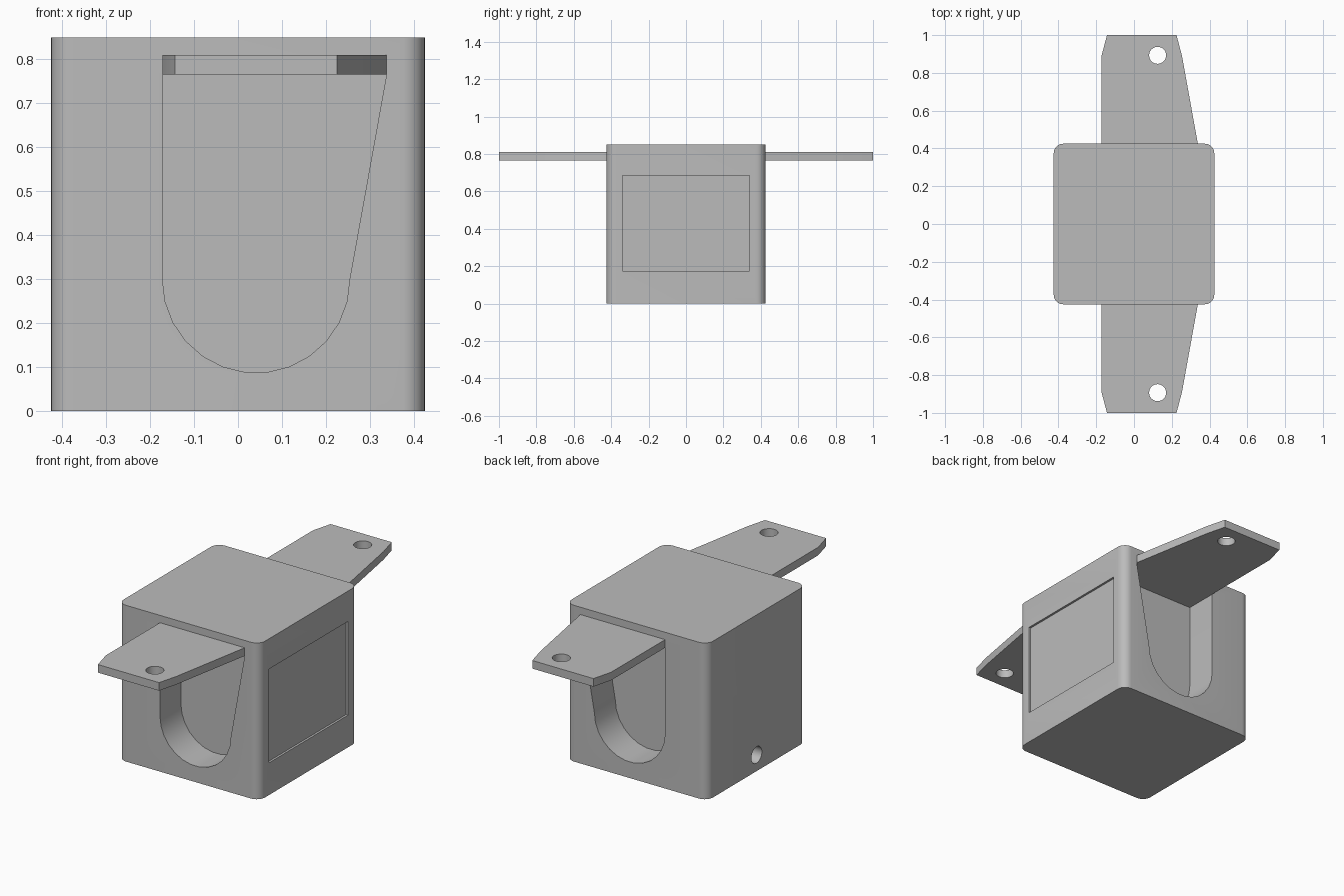
import bpy
import bmesh
from math import sin, cos, pi, radians
from mathutils import Vector

if "Cube" in bpy.data.objects:
    bpy.data.objects.remove(bpy.data.objects["Cube"], do_unlink=True)

grey = bpy.data.materials.new("plain grey")
grey.use_nodes = True
grey.diffuse_color = (0.5, 0.5, 0.5, 1)
grey.node_tree.nodes["Principled BSDF"].inputs["Base Color"].default_value = (0.5, 0.5, 0.5, 1)

HALF = 0.425        # half the width of the housing
HEIGHT = 0.85
TAB_LOW, TAB_HIGH = 0.766, 0.81
LEFT, RIGHT, WIDE = -0.172, 0.254, 0.338   # flap outline: straight side, arc end, slanted top


def prism(name, outline, axis, low, high):
    """Extrude a 2D outline along an axis; the outline uses the other two axes in order."""
    bm = bmesh.new()

    def place(p, d):
        co = list(p)
        co.insert("xyz".index(axis), d)
        return bm.verts.new(Vector(co))

    face = bm.faces.new([place(p, low) for p in outline])
    grown = bmesh.ops.extrude_face_region(bm, geom=[face])["geom"]
    shift = Vector([high - low if a == axis else 0 for a in "xyz"])
    bmesh.ops.translate(bm, vec=shift, verts=[v for v in grown if isinstance(v, bmesh.types.BMVert)])
    bmesh.ops.recalc_face_normals(bm, faces=bm.faces)
    mesh = bpy.data.meshes.new(name)
    bm.to_mesh(mesh)
    bm.free()
    mesh.materials.append(grey)
    obj = bpy.data.objects.new(name, mesh)
    bpy.context.collection.objects.link(obj)
    return obj


def arc(cx, cy, r, start, end, steps):
    angles = [radians(start + (end - start) * i / steps) for i in range(steps + 1)]
    return [(cx + r * cos(a), cy + r * sin(a)) for a in angles]


def circle(cx, cy, r, steps=32):
    return arc(cx, cy, r, 0, 360, steps)[:-1]


def activate(obj):
    bpy.ops.object.select_all(action="DESELECT")
    obj.select_set(True)
    bpy.context.view_layer.objects.active = obj


def cut(obj, cutter):
    cutter.hide_render = True
    mod = obj.modifiers.new("cut", "BOOLEAN")
    mod.operation = "DIFFERENCE"
    mod.solver = "EXACT"
    mod.object = cutter
    activate(obj)
    bpy.ops.object.modifier_apply(modifier=mod.name)
    bpy.data.objects.remove(cutter, do_unlink=True)


def soften(obj):
    activate(obj)
    bpy.ops.object.shade_smooth_by_angle(angle=radians(30))


# Housing with rounded upright corners
fillet = 0.05
inner = HALF - fillet
corners = [(1, 1), (-1, 1), (-1, -1), (1, -1)]
plan = []
for i, (sx, sy) in enumerate(corners):
    plan += arc(sx * inner, sy * inner, fillet, 90 * i, 90 * i + 90, 8)
housing = prism("housing", plan, "z", 0, HEIGHT)

# Rounded recess below each tab, front and back
mid, radius = (LEFT + RIGHT) / 2, (RIGHT - LEFT) / 2
flap = [(WIDE, TAB_LOW), (LEFT, TAB_LOW)] + arc(mid, 0.3, radius, 180, 360, 13)
for side in (-1, 1):
    ends = sorted((side * (HALF - 0.18), side * (HALF + 0.1)))
    cut(housing, prism("recess_cutter", flap, "y", *ends))

# Shallow label panel on one side, small cable hole on the other
panel = [(-0.34, 0.175), (0.34, 0.175), (0.34, 0.685), (-0.34, 0.685)]
cut(housing, prism("panel_cutter", panel, "x", HALF - 0.012, HALF + 0.1))
cut(housing, prism("cable_hole_cutter", circle(0, 0.088, 0.045), "x", -HALF - 0.1, -HALF + 0.15))
soften(housing)

# Tapered mounting tabs with a screw hole
for name, side in (("front_tab", -1), ("back_tab", 1)):
    shape = [(LEFT, HALF), (WIDE, HALF), (RIGHT, 0.89), (0.225, 1), (-0.143, 1), (LEFT, 0.89)]
    tab = prism(name, [(x, side * y) for x, y in shape], "z", TAB_LOW, TAB_HIGH)
    hole = circle(0.125, side * 0.893, 0.045)
    cut(tab, prism("screw_hole_cutter", hole, "z", TAB_LOW - 0.1, TAB_HIGH + 0.1))
    soften(tab)
